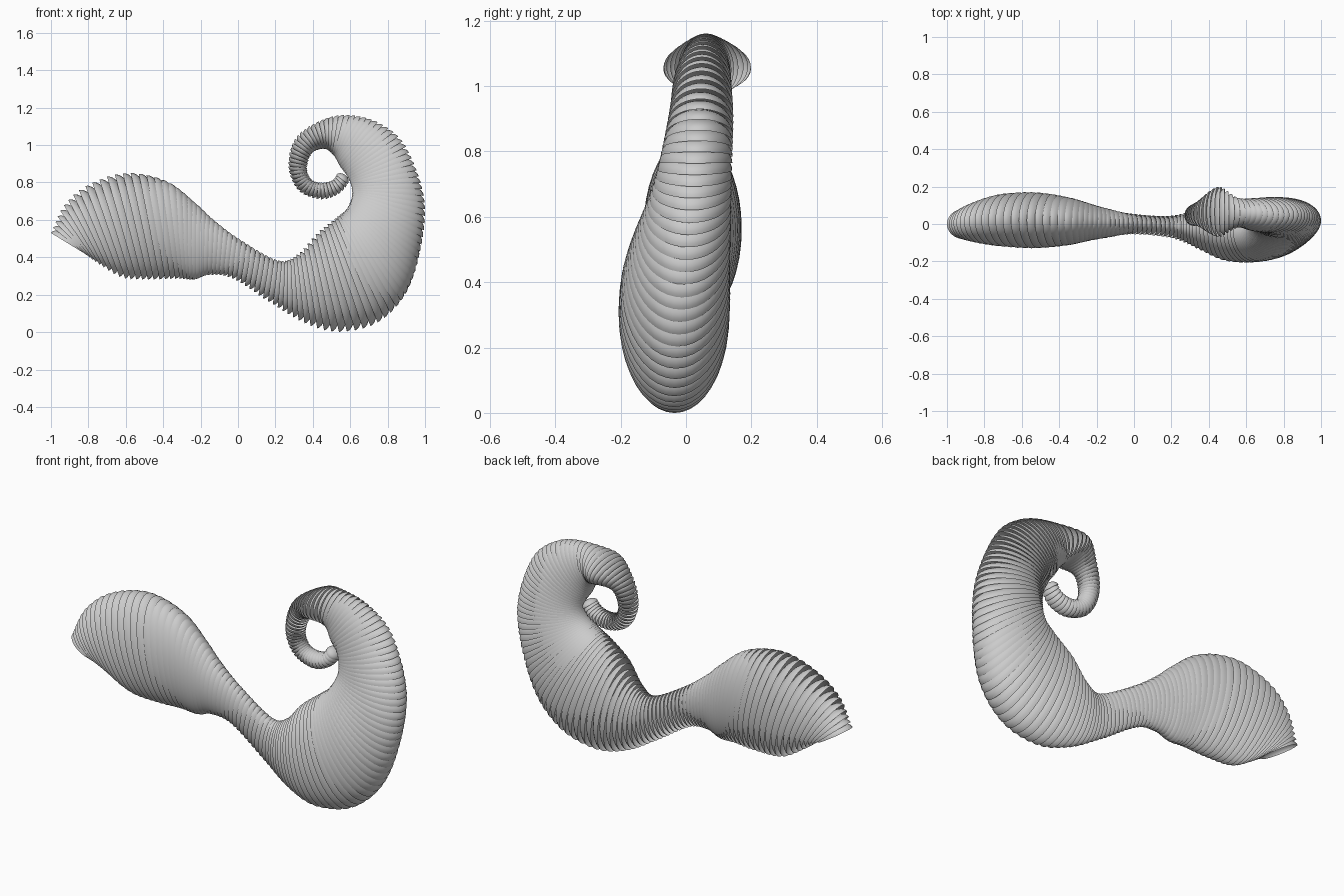
import bpy, bmesh
from mathutils import Matrix, Vector

if "Cube" in bpy.data.objects:
    bpy.data.objects.remove(bpy.data.objects["Cube"])

# stations along the body: inner rim x,z / outer rim x,z / y centre / y half width
S = [(-1.0, .53, -.82, .42, 0, .08), (-.93, .68, -.74, .36, .01, .11),
     (-.8, .79, -.62, .29, .02, .14), (-.6, .85, -.47, .28, .02, .15),
     (-.4, .81, -.33, .285, .015, .13), (-.25, .7, -.24, .28, .01, .1),
     (-.15, .61, -.16, .305, .005, .08), (0, .5, -.03, .285, 0, .055),
     (.21, .385, .18, .15, -.015, .06), (.32, .42, .37, .04, -.025, .11),
     (.42, .53, .55, 0, -.035, .16), (.52, .61, .76, .06, -.035, .17),
     (.58, .66, .92, .26, -.02, .155), (.61, .74, 1.0, .65, .02, .12),
     (.59, .82, .91, .97, .045, .1), (.55, .88, .77, 1.11, .05, .09),
     (.52, .94, .59, 1.16, .06, .08), (.47, .98, .44, 1.13, .065, .135),
     (.4, .96, .31, 1.04, .055, .07), (.37, .88, .27, .89, .045, .055),
     (.39, .82, .32, .76, .04, .05), (.44, .8, .44, .71, .035, .05),
     (.5, .81, .54, .74, .035, .05), (.53, .85, .6, .81, .04, .045)]


def station(t):
    """Smooth interpolation through the stations."""
    i = min(int(t), len(S) - 2)
    f = t - i
    p0, p1, p2, p3 = (S[max(0, min(len(S) - 1, k))] for k in range(i - 1, i + 3))
    return [.5 * (2 * b + (c - a) * f + (2 * a - 5 * b + 4 * c - d) * f * f
            + (3 * b - a - 3 * c + d) * f ** 3) for a, b, c, d in zip(p0, p1, p2, p3)]


# unit dish: open half sphere, bulging towards +z
bm = bmesh.new()
bmesh.ops.create_uvsphere(bm, u_segments=40, v_segments=20, radius=1)
bmesh.ops.delete(bm, geom=[v for v in bm.verts if v.co.z < -.01], context='VERTS')
for f in bm.faces:
    f.smooth = True
dish = bpy.data.meshes.new("dish_shell")
bm.to_mesh(dish)
bm.free()


def add_shell(n, s):
    """Place one dish with its rim spanning the two rails, bulging forward."""
    a, b = Vector((s[0], s[4], s[1])), Vector((s[2], s[4], s[3]))
    u, c = (b - a) / 2, (a + b) / 2
    w = Vector((-u.z, 0, u.x)).normalized() * (.26 * u.length + .02)
    v = Vector((0, s[5], 0))
    m = Matrix((u, v, w)).transposed().to_4x4()
    m.translation = c
    if m.determinant() < 0:
        m = m @ Matrix.Diagonal((1, -1, 1, 1))
    ob = bpy.data.objects.new(f"body_shell_{n:03d}", dish)
    bpy.context.collection.objects.link(ob)
    ob.matrix_world = m


# walk along the body, spacing shells by their size
n, t, prev, run = 0, 0.0, station(0), 1.0
while t <= len(S) - 1:
    s = station(t)
    d = [((s[k] - prev[k]) ** 2 + (s[k + 1] - prev[k + 1]) ** 2) ** .5 for k in (0, 2)]
    size = ((s[0] - s[2]) ** 2 + (s[1] - s[3]) ** 2) ** .5
    if n == 0 or max(d) >= .021 + .036 * size:
        add_shell(n, s)
        n, prev = n + 1, s
    t += .01
